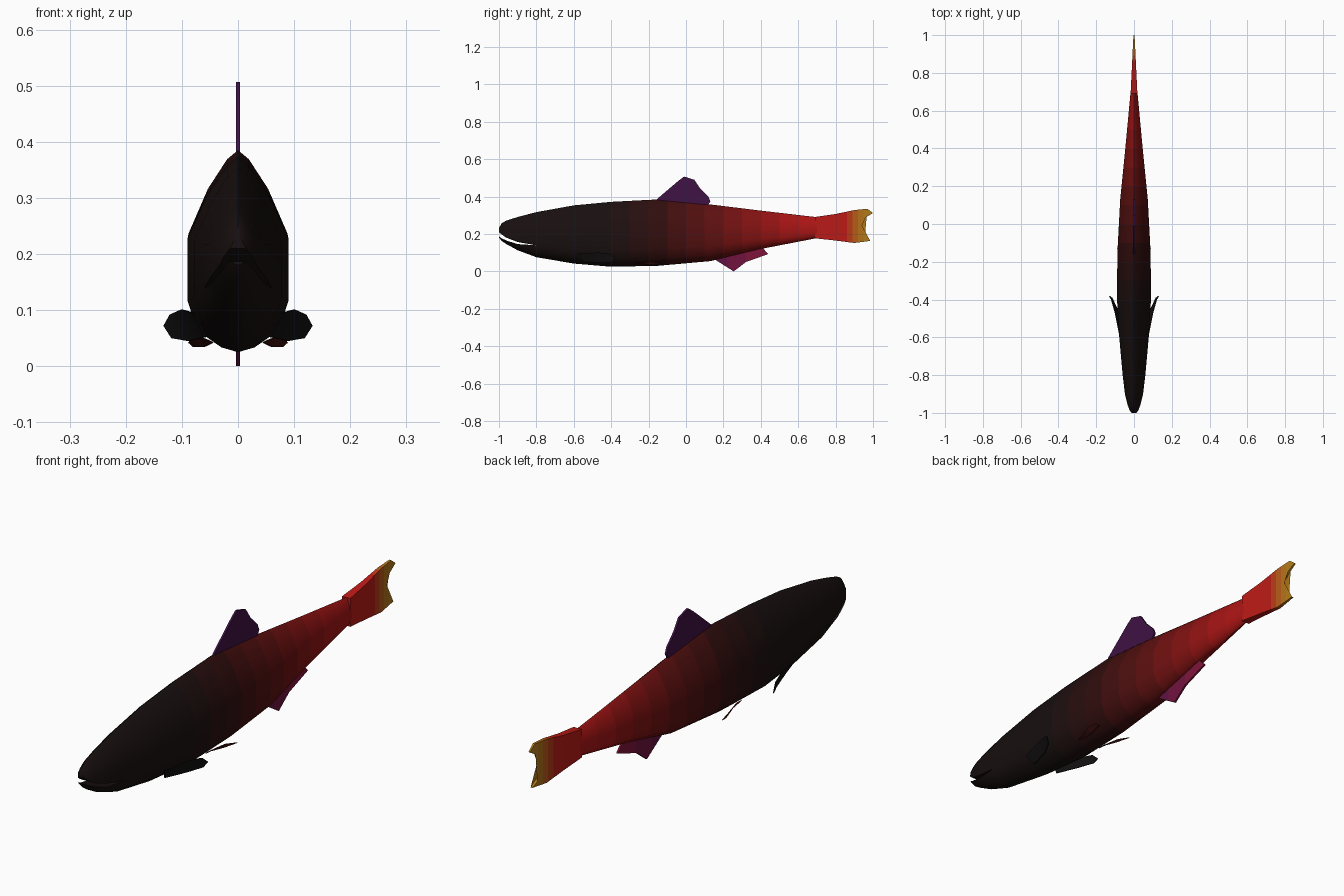
import bpy, bmesh
from mathutils import Vector

if "Cube" in bpy.data.objects:
    bpy.data.objects.remove(bpy.data.objects["Cube"])

# colour along the length of the fish: y, r, g, b
BODY = [(-0.45, .005, .005, .005), (-0.15, .03, .004, .004), (0.13, .10, .005, .005),
        (0.4, .25, .006, .006), (0.7, .5, .008, .008), (0.86, .5, .012, .008),
        (0.95, .45, .20, .01)]


def lerp_stops(stops, y):
    if y <= stops[0][0]:
        return stops[0][1:]
    for a, b in zip(stops, stops[1:]):
        if y <= b[0]:
            t = (y - a[0]) / (b[0] - a[0])
            return tuple(p + (q - p) * t for p, q in zip(a[1:], b[1:]))
    return stops[-1][1:]


def finish(name, bm, cuts, stops, angle):
    """Slice into colour bands along y, assign materials, make the object."""
    bmesh.ops.remove_doubles(bm, verts=bm.verts, dist=0.0002)
    for y in cuts:
        geom = bm.verts[:] + bm.edges[:] + bm.faces[:]
        bmesh.ops.bisect_plane(bm, geom=geom, dist=1e-5, plane_co=(0, y, 0), plane_no=(0, 1, 0))
    bmesh.ops.recalc_face_normals(bm, faces=bm.faces)
    me = bpy.data.meshes.new(name)
    edges = [-2] + list(cuts) + [2]
    for i, (a, b) in enumerate(zip(edges, edges[1:])):
        mid = b if a == -2 else a if b == 2 else (a + b) / 2
        mat = bpy.data.materials.new(f"{name}_colour_{i}")
        mat.diffuse_color = (*lerp_stops(stops, mid), 1)
        mat.use_nodes = True
        mat.node_tree.nodes["Principled BSDF"].inputs["Base Color"].default_value = mat.diffuse_color
        me.materials.append(mat)
    for f in bm.faces:
        y = f.calc_center_median().y
        f.material_index = sum(y > c for c in cuts)
    bm.to_mesh(me)
    bm.free()
    ob = bpy.data.objects.new(name, me)
    bpy.context.collection.objects.link(ob)
    bpy.ops.object.select_all(action='DESELECT')
    ob.select_set(True)
    bpy.context.view_layer.objects.active = ob
    bpy.ops.object.shade_smooth_by_angle(angle=angle)
    return ob


# cross-section: share of half-width, share of height
SECTION = [(0, 1), (.22, .955), (.61, .806), (1, .583), (1, .264), (.8, .11), (.33, .025), (0, 0)]
SECTION += [(-x, z) for x, z in SECTION[-2:0:-1]]


def loft(bm, stations, cap_front=False, cap_back=False):
    """stations: y, top, bottom, half-width, lowest z, highest z"""
    rings = []
    for y, top, bot, w, lo, hi in stations:
        rings.append([bm.verts.new((x * w, y, min(max(bot + z * (top - bot), lo), hi)))
                      for x, z in SECTION])
    n = len(SECTION)
    for a, b in zip(rings, rings[1:]):
        for i in range(n):
            j = (i + 1) % n
            bm.faces.new((a[i], a[j], b[j], b[i]))
    if cap_front:
        bm.faces.new(rings[0])
    if cap_back:
        bm.faces.new(rings[-1])


# body with split head
TRUNK = [(-.8, .317, .076, .060), (-.6, .353, .042, .078), (-.4, .372, .025, .090),
         (-.15, .385, .030, .088), (.13, .358, .055, .073), (.4, .325, .120, .046),
         (.7, .290, .178, .018)]
HEAD = [(-1, .232, .180, .014), (-.985, .258, .163, .024), (-.96, .272, .146, .033),
        (-.9, .291, .113, .048), (-.8, .317, .076, .060)]
corner = .076 + .264 * (.317 - .076)
UPPER_LIP = [.210, .197, .180, .157, corner]
LOWER_LIP = [.187, .177, .165, .146, corner]
bm = bmesh.new()
loft(bm, [(*s, -1, 1) for s in TRUNK], cap_back=True)
loft(bm, [(*s, m, 1) for s, m in zip(HEAD, UPPER_LIP)], cap_front=True)
loft(bm, [(*s, -1, m) for s, m in zip(HEAD, LOWER_LIP)], cap_front=True)
bmesh.ops.dissolve_degenerate(bm, dist=1e-5, edges=bm.edges)
finish("body", bm, [-.4 + .1 * i for i in range(11)], BODY, 0.7)


def fin(name, outline, half, cuts, stops, mirror=False):
    """Thin blade: outline of (x, y, z), half(y) gives half thickness."""
    bm = bmesh.new()
    for side in ([1, -1] if mirror else [1]):
        sheets = []
        for s in (1, -1):
            sheets.append([bm.verts.new((side * x + s * half(y), y, z)) for x, y, z in outline])
        a, b = sheets
        faces = [bm.faces.new(a), bm.faces.new(b[::-1])]
        n = len(outline)
        for i in range(n):
            j = (i + 1) % n
            bm.faces.new((a[j], a[i], b[i], b[j]))
        bmesh.ops.triangulate(bm, faces=faces)
    return finish(name, bm, cuts, stops, 0.5)


def flat(points):
    return [(0, y, z) for y, z in points]


# tail fin, tapering backwards
fin("tail_fin", flat([(.69, .291), (.80, .307), (.90, .328), (.97, .335), (1, .312), (.96, .288),
                      (.93, .265), (.925, .2), (.955, .178), (.985, .163), (.9, .152),
                      (.80, .165), (.69, .177)]),
    lambda y: .018 - .015 * (y - .69) / .31, [.8, .86, .89, .92, .95], BODY)

# dorsal fin
fin("dorsal_fin", flat([(-.17, .36), (-.155, .387), (-.04, .485), (-.01, .507), (.045, .490),
                        (.075, .445), (.12, .400), (.13, .375), (.11, .34)]),
    lambda y: .004, [], [(0, .05, .006, .06)])

# anal fin
fin("anal_fin", flat([(.15, .08), (.16, .06), (.255, 0), (.32, .05), (.44, .093), (.41, .125),
                      (.30, .12)]),
    lambda y: .004, [.22, .32], [(.2, .10, .006, .06), (.4, .28, .008, .03)])

# paired fins under the body
fin("pectoral_fins", [(.078, -.58, .095), (.100, -.47, .101), (.120, -.40, .092), (.131, -.38, .072),
                      (.117, -.39, .050), (.088, -.45, .045), (.058, -.55, .052)],
    lambda y: .002, [], [(0, .006, .005, .005)], mirror=True)
fin("pelvic_fins", [(.052, -.28, .046), (.076, -.19, .056), (.087, -.13, .042), (.078, -.12, .034),
                    (.062, -.18, .034), (.045, -.26, .042)],
    lambda y: .002, [], [(0, .05, .006, .005)], mirror=True)
